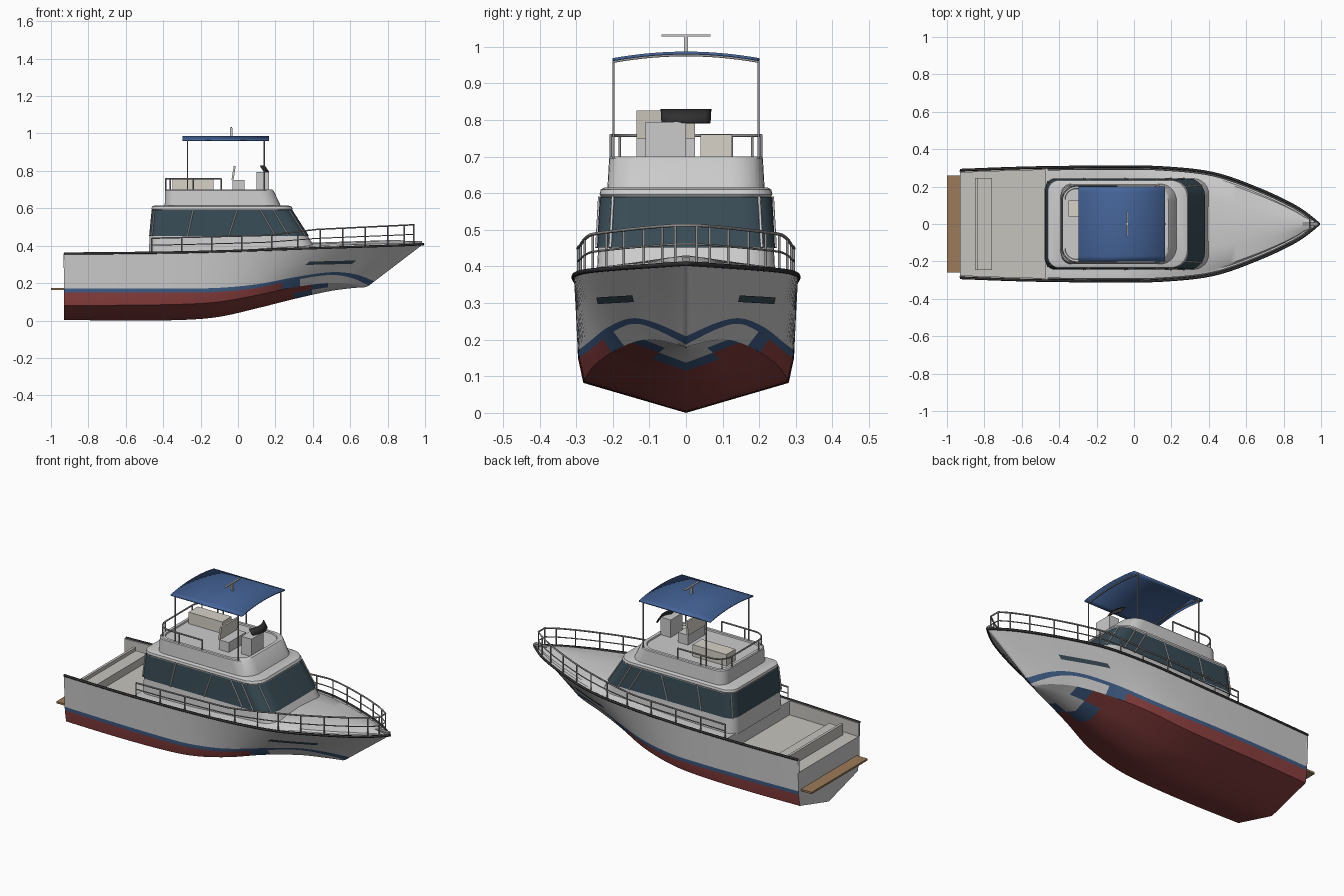
import bpy, bmesh, math
from mathutils import Vector
from mathutils.bvhtree import BVHTree

if "Cube" in bpy.data.objects:
    bpy.data.objects.remove(bpy.data.objects["Cube"])


def mat(name, r, g, b):
    m = bpy.data.materials.new(name)
    m.diffuse_color = (r, g, b, 1)
    m.use_nodes = True
    m.node_tree.nodes["Principled BSDF"].inputs["Base Color"].default_value = m.diffuse_color
    return m


GREY = mat("hull_grey", .75, .75, .75)
RED = mat("bottom_red", .26, .05, .05)
BLUE = mat("stripe_blue", .05, .11, .24)
GLASS = mat("dark_glass", .04, .07, .09)
BLACK = mat("rubber", .03, .03, .03)
TEAK = mat("teak", .33, .2, .1)
CREAM = mat("cream", .68, .64, .57)
DECK = mat("deck", .56, .55, .51)
CANVAS = mat("canvas_blue", .06, .13, .32)
STEEL = mat("steel", .3, .3, .3)


def finish(name, verts, faces, mats, angle=35, fix=True):
    me = bpy.data.meshes.new(name)
    me.from_pydata([tuple(v) for v in verts], [], faces)
    for m in mats:
        me.materials.append(m)
    bm = bmesh.new()
    bm.from_mesh(me)
    if fix:
        bmesh.ops.recalc_face_normals(bm, faces=bm.faces)
    bm.to_mesh(me)
    bm.free()
    ob = bpy.data.objects.new(name, me)
    bpy.context.collection.objects.link(ob)
    bpy.ops.object.select_all(action='DESELECT')
    ob.select_set(True)
    bpy.context.view_layer.objects.active = ob
    bpy.ops.object.shade_smooth_by_angle(angle=math.radians(angle))
    return ob


def loft(name, rows, mats=(), closed=False, cap=False, angle=35):
    n = len(rows[0])
    verts = [v for r in rows for v in r]
    faces = [(i*n+j, i*n+(j+1) % n, (i+1)*n+(j+1) % n, (i+1)*n+j)
             for i in range(len(rows)-1) for j in range(n if closed else n-1)]
    if cap:
        faces.append(tuple(range((len(rows)-1)*n, len(rows)*n)))
    return finish(name, verts, faces, mats, angle)


def mirror(ob):
    m = ob.modifiers.new("mirror", 'MIRROR')
    m.use_axis = (False, True, False)


def solid(ob, t):
    m = ob.modifiers.new("thickness", 'SOLIDIFY')
    m.thickness, m.offset = t, 0


def box(name, x, y, z, m=None, lean=0):
    v = [(a + (lean if c == z[1] else 0), b, c) for a in x for b in y for c in z]
    f = [(0, 1, 3, 2), (4, 6, 7, 5), (0, 4, 5, 1), (2, 3, 7, 6), (0, 2, 6, 4), (1, 5, 7, 3)]
    return finish(name, v, f, [m] if m else [])


def tubes(name, paths, r, m=STEEL):
    cu = bpy.data.curves.new(name, 'CURVE')
    cu.dimensions, cu.bevel_depth, cu.bevel_resolution = '3D', r, 1
    cu.use_fill_caps = True
    for p in paths:
        s = cu.splines.new('POLY')
        s.points.add(len(p)-1)
        for q, c in zip(s.points, p):
            q.co = (*c, 1)
    cu.materials.append(m)
    bpy.context.collection.objects.link(bpy.data.objects.new(name, cu))


def flip(p):
    return [(x, -y, z) for x, y, z in p]


def spline(keys, n=6):
    k = [Vector(p) for p in keys]
    k = [k[0]] + k + [k[-1]]
    out = []
    for i in range(1, len(k)-2):
        a, b, c, d = k[i-1:i+3]
        for j in range(n):
            t = j/n
            p = .5*(2*b + (c-a)*t + (2*a-5*b+4*c-d)*t*t + (3*b-a-3*c+d)*t**3)
            out.append(Vector((p.x, max(p.y, 0), p.z)))
    return out + [k[-1]]


# hull: lines running from stern to bow, half side mirrored
keel = spline([(-.93, 0, .003), (-.6, 0, 0), (-.3, 0, .003), (-.1, 0, .02), (.1, 0, .065),
               (.3, 0, .115), (.48, 0, .155), (.6, 0, .172), (.68, 0, .178)])
chine = spline([(-.93, .27, .08), (-.6, .28, .082), (-.3, .28, .087), (-.1, .272, .1), (.1, .245, .135),
                (.3, .18, .178), (.48, .115, .2), (.6, .058, .195), (.685, 0, .18)])
stripe = spline([(-.93, .282, .15), (-.6, .292, .15), (-.3, .295, .15), (-.1, .288, .153), (.1, .26, .174),
                 (.3, .208, .216), (.48, .147, .243), (.6, .087, .23), (.7, 0, .187)])
sheer = spline([(-.93, .288, .358), (-.6, .3, .361), (-.3, .305, .365), (-.1, .306, .37), (.15, .302, .378),
                (.42, .272, .387), (.66, .19, .395), (.87, .09, .402), (.99, 0, .408)])
mid = [a.lerp(b, .5) for a, b in zip(keel, chine)]
top = [a.lerp(b, .1) for a, b in zip(stripe, sheer)]
side = [a.lerp(b, .55) for a, b in zip(stripe, sheer)]
rows = [keel, mid, chine, stripe, top, side, sheer]
hull = loft("hull", rows, [GREY, RED, BLUE], angle=25)
n = len(keel)
red_end, blue_end = [.3, .38, .24], [.4, .48, .34]
for i, p in enumerate(hull.data.polygons):
    r, x = i // (n-1), p.center.x
    if r < 3:
        p.material_index = 1 if x < red_end[r] else 2 if x < blue_end[r] else 0
    elif r == 3:
        p.material_index = 2
bvh = BVHTree.FromPolygons([v.co for v in hull.data.vertices], [tuple(p.vertices) for p in hull.data.polygons])
mirror(hull)


def sheer_at(x):
    for a, b in zip(sheer, sheer[1:]):
        if a.x <= x <= b.x:
            return a.lerp(b, (x-a.x)/(b.x-a.x))
    return sheer[-1].copy()


# transom, cockpit and decks
FLOOR = .28
t = [(-.93, 0, .003), (-.93, .27, .08), (-.93, .282, .15), (-.93, .286, FLOOR)]
t += flip(t[:0:-1])
finish("transom", t, [tuple(range(len(t)))], [GREY])
cx = [-.93 + .46*i/8 for i in range(9)]
liner = []
for x in cx:
    s = sheer_at(x)
    liner.append([s, (x, s.y-.014, s.z), (x, s.y-.014, FLOOR), (x, 0, FLOOR)])
mirror(loft("cockpit_liner", liner, [DECK]))
tubes("cockpit_wall_ends", [[(-.927, k*.281, FLOOR), (-.927, k*.281, .358)] for k in (1, -1)], .007, GREY)
box("cabin_bulkhead", (-.472, -.468), (-.292, .292), (FLOOR, .363), GREY)
box("cockpit_bench", (-.85, -.76), (-.245, .245), (FLOOR, .325), DECK)
box("bench_backrest", (-.85, -.835), (-.245, .245), (.325, .345), DECK)
box("swim_platform", (-1, -.93), (-.26, .26), (.164, .175), TEAK)

deck = []
for i in range(41):
    x = -.47 + 1.45*i/40
    s = sheer_at(x)
    crown = .028*max(0, min(1, (x+.1)/.5)) * min(1, s.y/.1)
    w = max(s.y-.025, s.y*.6)
    deck.append([s, (x, w, s.z+.002), (x, w*.95, s.z+.002+crown*.35),
                 (x, w*.5, s.z+.002+crown*.8), (x, 0, s.z+.002+crown)])
mirror(loft("foredeck", deck))
rub = [(p.x, p.y, p.z) for p in sheer]
tubes("rub_rail", [rub + flip(rub[-2::-1])], .007, BLACK)
box("bow_roller", (.9, .985), (-.011, .011), (.405, .425), STEEL)

# hull windows laid on the topsides
win = []
for i in range(9):
    x, col = .36 + .25*i/8, []
    for j in range(3):
        px, pz = x + .022*j/2, .297 + .006*i/8 + .018*j/2
        hit = bvh.ray_cast(Vector((px, 1, pz)), Vector((0, -1, 0)))[0]
        col.append((px, (hit.y if hit else .2) + .004, pz))
    win.append(col)
loft("hull_window_left", win, [GLASS])
loft("hull_window_right", [flip(c) for c in win], [GLASS])


# cabin and flybridge: stacked rounded outlines
def ring(x0, x1, w, z, r0=.06, r1=.09):
    pts = []
    for cx_, cy, r, a0 in ((x1-r1, w-r1, r1, 0), (x0+r0, w-r0, r0, 90),
                           (x0+r0, r0-w, r0, 180), (x1-r1, r1-w, r1, 270)):
        for k in range(9):
            a = math.radians(a0 + k*90/8)
            pts.append((cx_ + r*math.cos(a), cy + r*math.sin(a), z))
    return pts


loft("cabin", [ring(-.478, .43, .245, .355), ring(-.472, .375, .24, .45), ring(-.458, .287, .232, .59),
               ring(-.463, .292, .236, .597), ring(-.46, .285, .233, .61), ring(-.44, .265, .222, .616)],
     closed=True, cap=True)
loft("cabin_windows", [ring(-.475, .379, .243, .452), ring(-.462, .291, .2355, .59)], [GLASS], closed=True)
loft("flybridge", [ring(-.392, .23, .215, .61), ring(-.39, .19, .21, .695), ring(-.386, .184, .206, .7),
                   ring(-.37, .165, .19, .7), ring(-.368, .163, .188, .692)], closed=True, cap=True)
bars = [[(b, .244, .452), (a, .2365, .59)] for b, a in ((-.27, -.24), (-.05, -.005), (.2, .12), (.27, .19))]
bars += [[(.362, .207, .452), (.275, .2, .59)], [(-.462, .226, .452), (-.448, .219, .59)]]
tubes("window_mullions", bars + [flip(b) for b in bars], .004, GREY)


# bow and side deck railing
def rail_top(x):
    ks = [(-.46, .44), (.15, .455), (.42, .487), (.94, .512)]
    for (a, za), (b, zb) in zip(ks, ks[1:]):
        if x <= b:
            return za + (zb-za)*(x-a)/(b-a)
    return ks[-1][1]


def rail_pt(x, f):
    s = sheer_at(x)
    return (x, max(s.y-.012, .012), s.z + (rail_top(x)-s.z)*f)


for name, f, r in (("deck_rail_top", 1, .0045), ("deck_rail_middle", .52, .003)):
    p = [rail_pt(-.46 + 1.4*i/40, f) for i in range(41)]
    tubes(name, [p + flip(p[::-1])], r)
posts = [[rail_pt(x, 0), rail_pt(x, 1)]
         for x in (-.46, -.3, -.14, .02, .18, .32, .44, .56, .68, .8, .89, .94)]
tubes("deck_rail_posts", posts + [flip(p) for p in posts], .004)

# flybridge railing around the aft end
arc = [(-.385 + .08*(1-math.cos(math.radians(a))), .125 + .08*math.sin(math.radians(a)), .758)
       for a in range(0, 91, 15)]
half = arc + [(-.09, .205, .758)]
tubes("flybridge_rail", [flip(half[::-1]) + half], .0045)
fp = [half[0], arc[3], (-.24, .205, .758), half[-1]]
fp = [[(x, y, .695), (x, y, z)] for x, y, z in fp]
tubes("flybridge_rail_posts", fp + [flip(p) for p in fp], .004)

# flybridge furniture
box("aft_bench", (-.35, -.13), (.04, .125), (.69, .76), CREAM)
box("helm_console", (.1, .165), (-.11, 0), (.69, .795), GREY)
box("helm_seat", (-.03, .035), (-.135, .025), (.69, .75), GREY)
box("helm_seat_back", (-.035, -.024), (-.135, .025), (.75, .826), CREAM, lean=.012)
ys = [-.066 + .132*i/10 for i in range(11)]
solid(loft("helm_windscreen", [[(.165-5*y*y, y, .792) for y in ys], [(.14-5*y*y, y*1.03, .828) for y in ys]],
           [BLACK]), .006)

# canopy with frame and antenna
def canopy_z(y):
    return .983 - .018*(y/.2)**2


ys = [-.2 + .4*i/14 for i in range(15)]
solid(loft("canopy", [[(x, y, canopy_z(y)) for y in ys] for x in (-.298, -.07, .166)], [CANVAS]), .008)
legs = [[(x, k*.198, .69), (x, k*.198, .967)] for x in (-.27, .14) for k in (1, -1)]
hoops = [[(x, y, canopy_z(y)-.006) for y in ys] for x in (-.27, .14)]
tubes("canopy_frame", legs + hoops, .0035)
box("antenna_post", (-.042, -.03), (-.006, .006), (.98, 1.03), GREY)
box("antenna_bar", (-.041, -.031), (-.067, .067), (1.028, 1.034), GREY)
